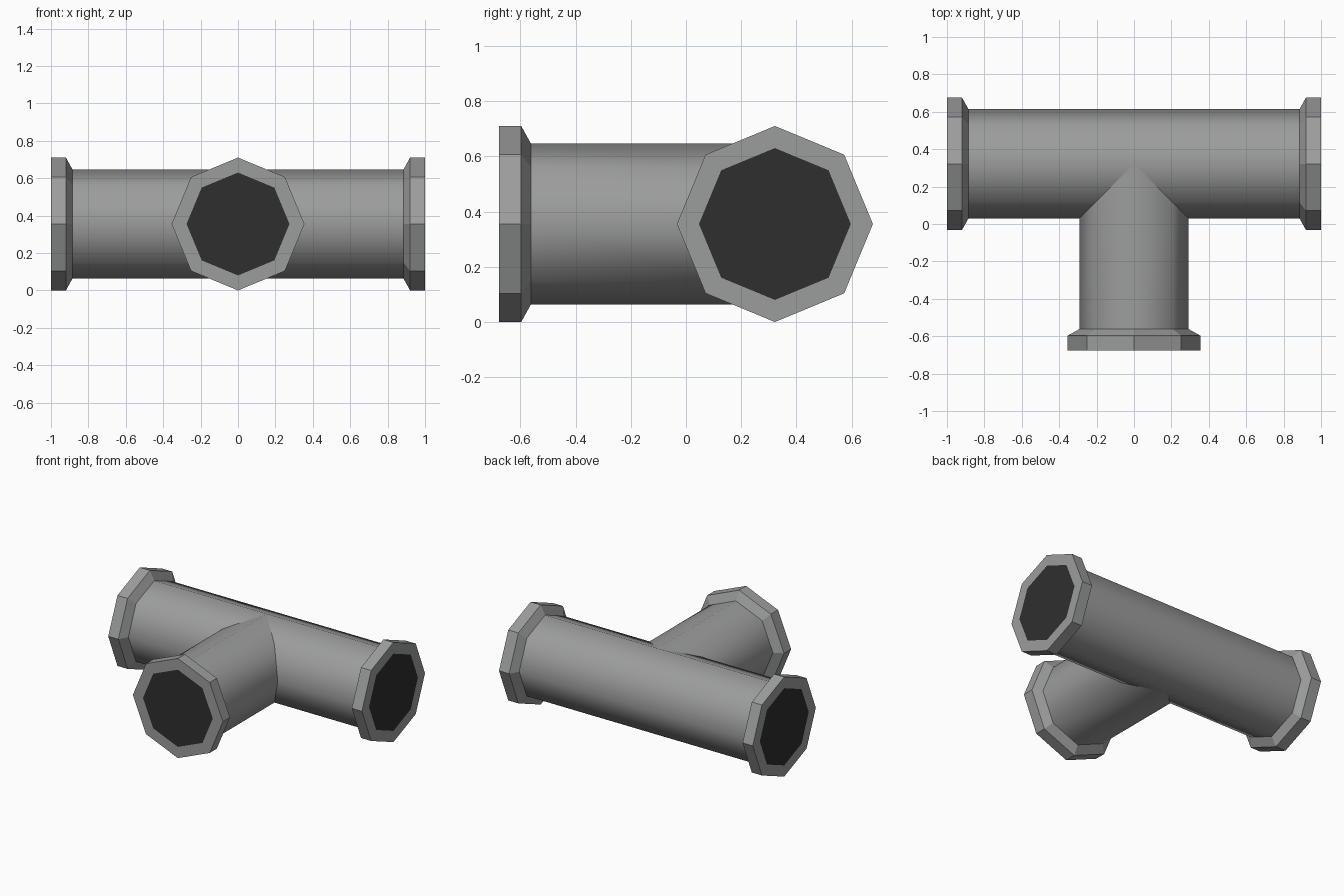
import bpy, bmesh, math
from mathutils import Matrix, Vector

if "Cube" in bpy.data.objects:
    bpy.data.objects.remove(bpy.data.objects["Cube"])

SIDES = 8
R_PIPE, R_FLANGE, R_BORE = 0.292, 0.355, 0.275
CENTRE = Vector((0, 0.322, 0.355))     # where the run and the branch axes cross
RUN, BRANCH = 1.0, 0.999               # axis lengths from the crossing to each mouth
FLAT, TAPER = 0.08, 0.115              # flange rim depth, and depth including its taper


def material(name, rgb):
    m = bpy.data.materials.new(name)
    m.diffuse_color = (*rgb, 1)
    m.use_nodes = True
    m.node_tree.nodes["Principled BSDF"].inputs["Base Color"].default_value = m.diffuse_color
    return m


STEEL = material("steel grey", (0.33, 0.335, 0.333))
DARK = material("dark opening", (0.028, 0.028, 0.028))


def ring(bm, radius, t):
    """Octagon about the local z axis; t may be a height or a rule giving it from x."""
    verts = []
    for i in range(SIDES):
        a = math.tau * i / SIDES
        x, y = radius * math.cos(a), radius * math.sin(a)
        verts.append(bm.verts.new((x, y, t(x) if callable(t) else t)))
    return verts


def loft(name, rings, matrix, smooth=False, mouth=False):
    bm = bmesh.new()
    loops = [ring(bm, r, t) for r, t in rings]
    for a, b in zip(loops, loops[1:]):
        for i in range(SIDES):
            j = (i + 1) % SIDES
            bm.faces.new((a[i], a[j], b[j], b[i])).smooth = smooth
    if mouth:
        bm.faces.new(loops[-1]).material_index = 1
    me = bpy.data.meshes.new(name)
    bm.to_mesh(me)
    bm.free()
    me.materials.append(STEEL)
    me.materials.append(DARK)
    ob = bpy.data.objects.new(name, me)
    ob.matrix_world = matrix
    bpy.context.collection.objects.link(ob)
    return ob


def axis(direction):
    """Place local z along the direction, keeping local x horizontal."""
    z = Vector(direction)
    y = Vector((0, 0, 1))
    x = y.cross(z)
    return Matrix.Translation(CENTRE) @ Matrix((x, y, z)).transposed().to_4x4()


RIGHT, LEFT, FRONT = axis((1, 0, 0)), axis((-1, 0, 0)), axis((0, -1, 0))

# Straight run, and branch mitred into it
loft("run_pipe", [(R_PIPE, -RUN + TAPER), (R_PIPE, RUN - TAPER)], RIGHT, smooth=True)
loft("branch_pipe", [(R_PIPE, abs), (R_PIPE, BRANCH - TAPER)], FRONT, smooth=True)

# Octagonal flanges with tapered backs and dark mouths
for name, m, end in (("right_flange", RIGHT, RUN), ("left_flange", LEFT, RUN),
                     ("branch_flange", FRONT, BRANCH)):
    loft(name, [(R_PIPE, end - TAPER), (R_FLANGE, end - FLAT), (R_FLANGE, end),
                (R_BORE, end)], m, mouth=True)
